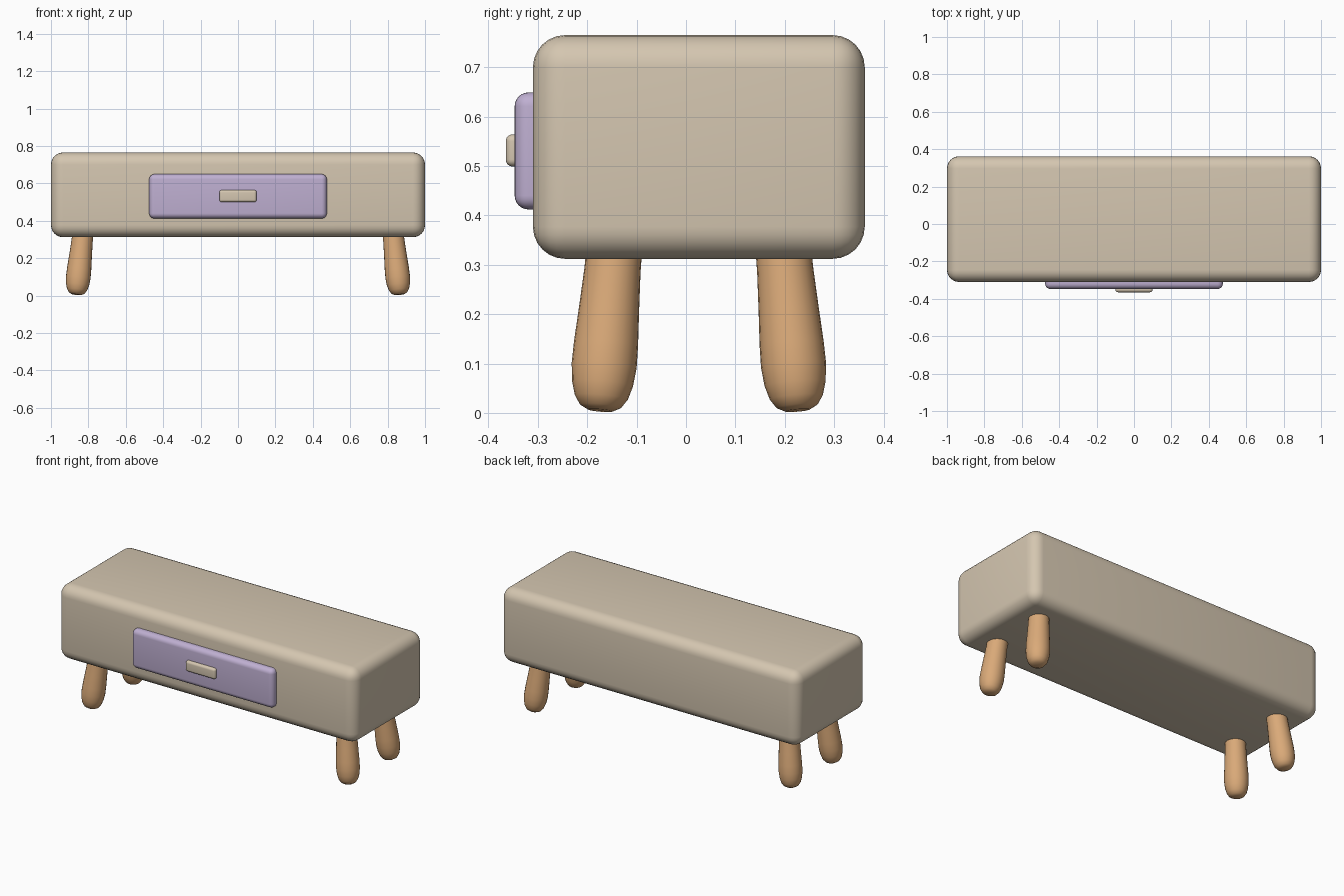
import bpy, bmesh
from math import radians
from mathutils import Vector, Matrix

cube = bpy.data.objects.get("Cube")
if cube:
    bpy.data.objects.remove(cube, do_unlink=True)


def material(name, rgb):
    m = bpy.data.materials.new(name)
    m.use_nodes = True
    color = (*rgb, 1)
    m.diffuse_color = color
    bsdf = m.node_tree.nodes["Principled BSDF"]
    bsdf.inputs["Base Color"].default_value = color
    bsdf.inputs["Roughness"].default_value = 0.7
    return m


beige = material("warm beige", (0.66, 0.565, 0.435))
lilac = material("soft lilac", (0.52, 0.43, 0.64))
wood = material("light wood", (0.70, 0.40, 0.19))


def finish(name, bm, mat):
    mesh = bpy.data.meshes.new(name)
    bmesh.ops.recalc_face_normals(bm, faces=bm.faces)
    bm.to_mesh(mesh)
    bm.free()
    mesh.materials.append(mat)
    obj = bpy.data.objects.new(name, mesh)
    bpy.context.collection.objects.link(obj)
    bpy.ops.object.select_all(action="DESELECT")
    obj.select_set(True)
    bpy.context.view_layer.objects.active = obj
    bpy.ops.object.shade_smooth_by_angle(angle=radians(40))
    return obj


def rounded_box(name, low, high, radius, mat):
    low, high = Vector(low), Vector(high)
    bm = bmesh.new()
    bmesh.ops.create_cube(bm, size=1)
    bmesh.ops.scale(bm, vec=high - low, verts=bm.verts)
    bmesh.ops.translate(bm, vec=(low + high) / 2, verts=bm.verts)
    bmesh.ops.bevel(bm, geom=bm.edges[:], offset=radius, segments=6,
                    profile=0.5, affect="EDGES")
    return finish(name, bm, mat)


# Cabinet, drawer front and its pull
rounded_box("cabinet_body", (-1, -0.31, 0.312), (1, 0.362, 0.765), 0.065, beige)
rounded_box("drawer_front", (-0.475, -0.347, 0.412), (0.475, -0.25, 0.649), 0.028, lilac)
rounded_box("drawer_handle", (-0.1, -0.365, 0.499), (0.1, -0.325, 0.564), 0.014, beige)

# Leg profile as (radius, height): rounded foot, slight taper upward
PROFILE = [(0.025, 0.003), (0.042, 0.012), (0.054, 0.03), (0.062, 0.058),
           (0.066, 0.095), (0.065, 0.14), (0.061, 0.21), (0.057, 0.29), (0.056, 0.36)]
SIDES = 24


def leg(name, sx, sy):
    bm = bmesh.new()
    rings = []
    for radius, z in PROFILE:
        ring = bmesh.ops.create_circle(bm, segments=SIDES, radius=radius,
                                       matrix=Matrix.Translation((0, 0, z)))
        rings.append(ring["verts"])
    for a, b in zip(rings, rings[1:]):
        for i in range(SIDES):
            j = (i + 1) % SIDES
            bm.faces.new((a[i], a[j], b[j], b[i]))
    bm.faces.new(rings[0])
    bm.faces.new(rings[-1])
    # Splay the foot outward
    tilt = Matrix.Rotation(radians(5) * sy, 4, "X") @ Matrix.Rotation(radians(-6) * sx, 4, "Y")
    foot = Matrix.Translation((0.864 * sx, 0.026 + 0.2 * sy, 0.002))
    bmesh.ops.transform(bm, matrix=foot @ tilt, verts=bm.verts)
    finish(name, bm, wood)


for side, sx in (("left", 1), ("right", -1)):
    for end, sy in (("front", -1), ("back", 1)):
        leg(f"{end}_{side}_leg", sx, sy)
